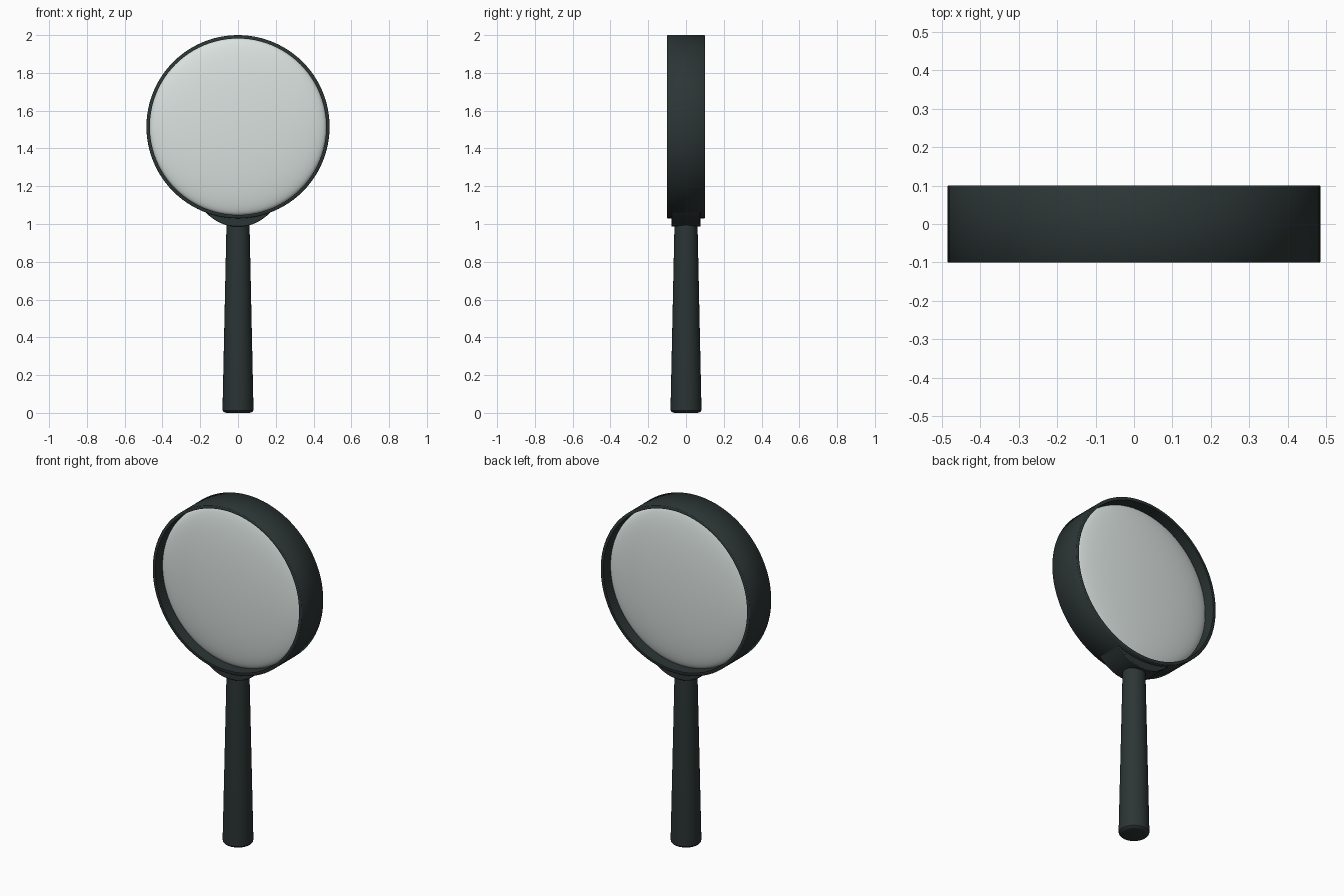
import bpy, bmesh, math
from mathutils import Matrix

cube = bpy.data.objects.get("Cube")
if cube:
    bpy.data.objects.remove(cube, do_unlink=True)

CENTRE_Z = 1.515
RIM_R = 0.485
LENS_R = 0.467


def material(name, rgb):
    m = bpy.data.materials.new(name)
    m.use_nodes = True
    m.diffuse_color = (*rgb, 1)
    m.node_tree.nodes["Principled BSDF"].inputs["Base Color"].default_value = (*rgb, 1)
    return m


dark = material("dark green grey", (0.025, 0.036, 0.035))
glass = material("pale glass", (0.70, 0.76, 0.74))


def finish(name, bm, mat, angle):
    bmesh.ops.remove_doubles(bm, verts=bm.verts, dist=1e-5)
    bmesh.ops.recalc_face_normals(bm, faces=bm.faces)
    mesh = bpy.data.meshes.new(name)
    bm.to_mesh(mesh)
    bm.free()
    mesh.materials.append(mat)
    obj = bpy.data.objects.new(name, mesh)
    bpy.context.collection.objects.link(obj)
    bpy.ops.object.select_all(action='DESELECT')
    obj.select_set(True)
    bpy.context.view_layer.objects.active = obj
    bpy.ops.object.shade_smooth_by_angle(angle=math.radians(angle))
    return obj


def lathe(name, profile, mat, steps, closed=False, facing_front=False, angle=35):
    """Spin (radius, height) points about z, optionally turned to face the front."""
    bm = bmesh.new()
    verts = [bm.verts.new((r, 0, h)) for r, h in profile]
    edges = [bm.edges.new(pair) for pair in zip(verts, verts[1:])]
    if closed:
        edges.append(bm.edges.new((verts[-1], verts[0])))
    bmesh.ops.spin(bm, geom=verts + edges, cent=(0, 0, 0), axis=(0, 0, 1),
                   angle=2 * math.pi, steps=steps)
    if facing_front:
        turn = Matrix.Translation((0, 0, CENTRE_Z)) @ Matrix.Rotation(math.pi / 2, 4, 'X')
        bmesh.ops.transform(bm, matrix=turn, verts=bm.verts)
    return finish(name, bm, mat, angle)


# Deep ring around the lens, softly shaded over its edges
b = 0.002
rim = [(LENS_R, -0.1), (RIM_R - b, -0.1), (RIM_R, -0.1 + b),
       (RIM_R, 0.1 - b), (RIM_R - b, 0.1), (LENS_R, 0.1)]
lathe("rim", rim, dark, 96, closed=True, facing_front=True, angle=80)

# Thick lens bulging on both sides, set inside the ring
N = 16
front = []
for i in range(N + 1):
    a = math.pi / 2 * i / N
    front.append((LENS_R * math.sin(a), 0.03 + 0.06 * math.cos(a)))
back = [(r, -h) for r, h in reversed(front)]
lathe("lens", front + back, glass, 96, facing_front=True)

# Tapered handle with a softened foot
handle = [(0, 0), (0.06, 0), (0.074, 0.004), (0.081, 0.012), (0.082, 0.022),
          (0.061, 1.0), (0.061, 1.02), (0, 1.02)]
lathe("handle", handle, dark, 48)

# Crescent collar that joins the handle to the ring
bm = bmesh.new()
lower, upper = [], []
for i in range(25):
    t = i / 12 - 1
    x = 0.175 * t
    lower.append((x, 0.986 + 0.078 * abs(t) ** 2.2))
    upper.append((x, CENTRE_Z - math.sqrt(0.477 ** 2 - x * x)))
face = bm.faces.new([bm.verts.new((x, -0.077, z)) for x, z in lower + upper[::-1]])
sweep = bmesh.ops.extrude_face_region(bm, geom=[face])
bmesh.ops.translate(bm, vec=(0, 0.154, 0),
                    verts=[v for v in sweep["geom"] if isinstance(v, bmesh.types.BMVert)])
collar = finish("collar", bm, dark, 35)
bevel = collar.modifiers.new("soft edges", 'BEVEL')
bevel.width = 0.006
bevel.segments = 2
bevel.limit_method = 'ANGLE'
bevel.angle_limit = math.radians(50)
